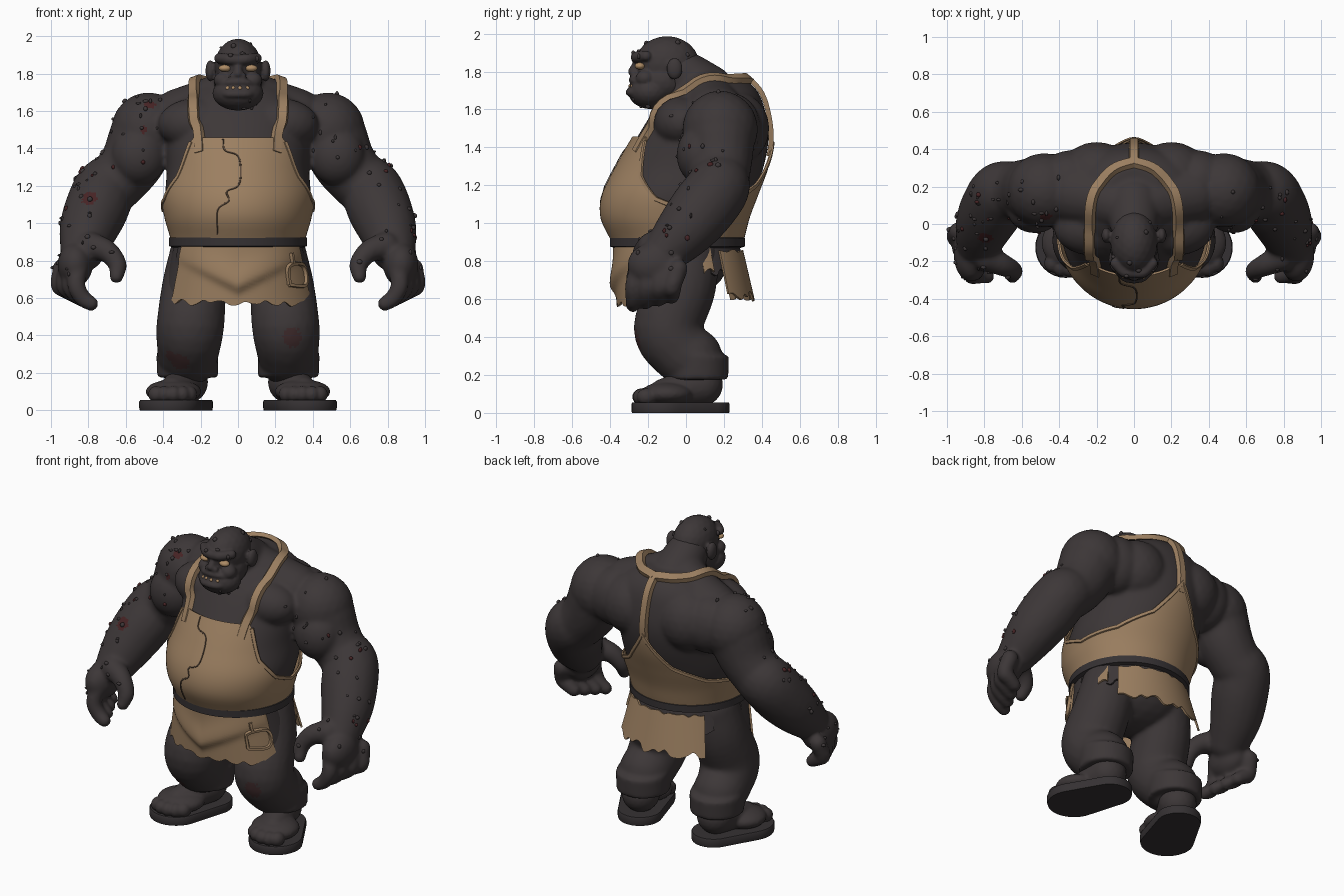
import bpy, bmesh, random
from math import sin, cos, pi, radians, exp
from mathutils import Vector, Matrix
from mathutils.bvhtree import BVHTree

rng = random.Random(7)
if "Cube" in bpy.data.objects:
    bpy.data.objects.remove(bpy.data.objects["Cube"], do_unlink=True)

def material(name, *rgb):
    m = bpy.data.materials.new(name)
    m.use_nodes = True
    m.diffuse_color = (*rgb, 1)
    m.node_tree.nodes["Principled BSDF"].inputs["Base Color"].default_value = (*rgb, 1)
    return m

SKIN = material("charcoal skin", 0.046, 0.038, 0.039)
CLOTH = material("tan leather", 0.33, 0.212, 0.118)
BELT = material("black leather", 0.036, 0.031, 0.033)
BLOOD = material("dark red", 0.062, 0.017, 0.018)
STAIN = material("faded red", 0.052, 0.025, 0.026)
SEAM = material("brown seam", 0.1, 0.065, 0.042)
EYE = material("dull amber", 0.42, 0.26, 0.13)
MOUTH = material("mouth black", 0.014, 0.012, 0.012)

def spline(keys, t):
    """Smooth interpolation of rows (t, values...)."""
    i = max(k for k in range(len(keys) - 1) if k == 0 or t > keys[k][0])
    def slope(k, c):
        a, b = keys[max(k - 1, 0)], keys[min(k + 1, len(keys) - 1)]
        return (b[c] - a[c]) / (b[0] - a[0])
    p, q = keys[i], keys[i + 1]
    d = q[0] - p[0]
    u = (t - p[0]) / d
    h = u * u * (3 - 2 * u)
    return [p[c] * (1 - h) + q[c] * h + d * u * (1 - u) * ((1 - u) * slope(i, c) - u * slope(i + 1, c))
            for c in range(1, len(p))]

def path(points, steps):
    keys = [(i, *p) for i, p in enumerate(points)]
    return [spline(keys, k / steps) for k in range((len(points) - 1) * steps + 1)]

def ball(bm, c, r, mirror=False, sub=3):
    r = r if isinstance(r, tuple) else (r, r, r)
    for s in (1, -1) if mirror else (1,):
        m = Matrix.Translation((c[0] * s, c[1], c[2])) @ Matrix.Diagonal((*r, 1))
        bmesh.ops.create_icosphere(bm, subdivisions=sub, radius=1, matrix=m)

def limb(bm, points, mirror=True, steps=6):
    for x, y, z, r in path(points, steps):
        ball(bm, (x, y, z), r, mirror)

def finish(name, bm, mat, voxel=0, smooth=5, thick=0):
    bmesh.ops.recalc_face_normals(bm, faces=bm.faces)
    me = bpy.data.meshes.new(name)
    bm.to_mesh(me)
    ob = bpy.data.objects.new(name, me)
    bpy.context.collection.objects.link(ob)
    if voxel:
        mod = ob.modifiers.new("fuse", 'REMESH')
        mod.mode, mod.voxel_size = 'VOXEL', voxel
        mod = ob.modifiers.new("soften", 'SMOOTH')
        mod.factor, mod.iterations = 0.5, smooth
    if thick:
        mod = ob.modifiers.new("thickness", 'SOLIDIFY')
        mod.thickness, mod.offset = thick, 0
    ob.data = me = bpy.data.meshes.new_from_object(ob.evaluated_get(bpy.context.evaluated_depsgraph_get()))
    ob.modifiers.clear()
    me.materials.clear()
    me.materials.append(mat)
    me.shade_smooth()
    if not voxel:
        me.set_sharp_from_angle(angle=radians(45))
    return ob

def tree(ob):
    return BVHTree.FromPolygons([v.co for v in ob.data.vertices], [p.vertices for p in ob.data.polygons])

def loft(rows, closed, caps=False):
    bm = bmesh.new()
    grid = [[bm.verts.new(p) for p in row] for row in rows]
    for a, b in zip(grid, grid[1:] + grid[:1] if closed else grid[1:]):
        for j in range(len(a) if caps else len(a) - 1):
            k = (j + 1) % len(a)
            bm.faces.new((a[j], b[j], b[k], a[k]))
    if caps and not closed:
        bm.faces.new(grid[0])
        bm.faces.new(grid[-1])
    return bm

def band(name, pts, normals, width, thick, mat, closed=False):
    """Flat strap swept along points, lying on the given normals."""
    rows, n = [], len(pts)
    for i, (p, nor) in enumerate(zip(pts, normals)):
        a, b = (pts[i - 1], pts[(i + 1) % n]) if closed else (pts[max(i - 1, 0)], pts[min(i + 1, n - 1)])
        side = (b - a).cross(nor).normalized() * width / 2
        rows.append((p - side, p + side, p + side * 0.75 + nor * thick, p - side * 0.75 + nor * thick))
    return finish(name, loft(rows, closed, True), mat)

def wrapped_band(name, surface, guide, steps, width, thick, lift, mat, aim=None):
    """Strap laid on a surface, at the nearest points or by aiming at it."""
    hits = [surface.ray_cast(Vector(p), aim) if aim else surface.find_nearest(Vector(p)) for p in path(guide, steps)]
    hits = [h for h in hits if h[0]]
    return band(name, [h[0] + h[1] * lift for h in hits], [h[1] for h in hits], width, thick, mat)

def stain(ob, surface, mat, spots):
    ob.data.materials.append(mat)
    for x, y, z, r in spots:
        c = surface.find_nearest(Vector((x, y, z)))[0]
        for p in ob.data.polygons:
            if (p.center - c).length < r * rng.uniform(0.75, 1):
                p.material_index = 1

# Torso: height, half width, front y, back y
TORSO = [(0.74, 0.32, -0.3, 0.21), (0.9, 0.332, -0.365, 0.275), (1.03, 0.367, -0.425, 0.31), (1.15, 0.388, -0.417, 0.355),
         (1.3, 0.38, -0.345, 0.41), (1.45, 0.39, -0.26, 0.435), (1.6, 0.38, -0.165, 0.415), (1.7, 0.29, -0.08, 0.375),
         (1.77, 0.14, 0.0, 0.3)]

def torso_point(a, z, off=0):
    w, front, back = spline(TORSO, z)
    return Vector(((w + off) * sin(a), (front + back) / 2 - ((back - front) / 2 + off) * cos(a), z))

turn = [2 * pi * k / 72 for k in range(72)]
bm = loft([[torso_point(a, 0.74 + 1.03 * i / 36) for a in turn] for i in range(37)], False, True)
ball(bm, (0.22, -0.02, 1.53), (0.21, 0.15, 0.14), True)
ball(bm, (0.2, 0.25, 1.5), (0.2, 0.19, 0.2), True)
ball(bm, (0.34, 0.23, 1.5), (0.17, 0.165, 0.19), True)
limb(bm, [(0, 0.08, 1.7, 0.14), (0.16, 0.13, 1.62, 0.155), (0.3, 0.16, 1.555, 0.17)])
limb(bm, [(0, -0.05, 1.8, 0.115), (0, 0.0, 1.775, 0.13), (0, 0.11, 1.69, 0.15)], False)
# Arms
ball(bm, (0.48, 0.18, 1.495), (0.2, 0.2, 0.205), True)
ball(bm, (0.53, 0.08, 1.36), (0.15, 0.13, 0.16), True)
limb(bm, [(0.51, 0.18, 1.45, 0.185), (0.565, 0.18, 1.33, 0.17), (0.64, 0.175, 1.235, 0.16), (0.71, 0.165, 1.18, 0.168),
          (0.755, 0.09, 1.08, 0.172), (0.8, 0, 0.97, 0.155), (0.83, -0.1, 0.86, 0.12)])
# Hands
ball(bm, (0.87, -0.165, 0.78), (0.095, 0.145, 0.12), True)
limb(bm, [(0.79, -0.18, 0.88, 0.075), (0.7, -0.22, 0.85, 0.06), (0.645, -0.25, 0.78, 0.05), (0.65, -0.28, 0.715, 0.038)])
for i in range(4):
    x, y, z = 0.03 * i, -0.275 + 0.068 * i, 0.014 * i
    limb(bm, [(0.85 + x, y + 0.03, 0.76, 0.052), (0.865 + x, y, 0.67, 0.048),
              (0.83 + x, y, 0.6 + z, 0.045), (0.785 + x, y - 0.005, 0.57 + z, 0.04)], steps=5)
body = finish("body", bm, SKIN, 0.013, 7)
body_tree = tree(body)
stain(body, body_tree, BLOOD, [(-0.8, -0.1, 1.15, 0.045), (-0.47, 0, 1.67, 0.035), (-0.5, 0, 1.5, 0.02)])

# Head
bm = bmesh.new()
ball(bm, (0, -0.1, 1.84), (0.125, 0.17, 0.147))
ball(bm, (0, -0.19, 1.695), (0.137, 0.115, 0.093))
ball(bm, (0, -0.12, 1.75), (0.13, 0.13, 0.12))
ball(bm, (0.08, -0.215, 1.765), (0.05, 0.05, 0.045), True)
limb(bm, [(0, -0.262, 1.872, 0.028), (0.05, -0.257, 1.877, 0.03), (0.1, -0.21, 1.882, 0.028)])
limb(bm, [(0, -0.255, 1.85, 0.02), (0, -0.28, 1.8, 0.026)], False)
ball(bm, (0.025, -0.275, 1.787), 0.02, True)
ball(bm, (0.148, -0.06, 1.815), (0.026, 0.042, 0.058), True)
limb(bm, [(0, -0.3, 1.69, 0.02), (0.05, -0.288, 1.69, 0.02), (0.085, -0.25, 1.69, 0.018)])
limb(bm, [(0, -0.288, 1.755, 0.016), (0.05, -0.275, 1.752, 0.016), (0.09, -0.24, 1.74, 0.016)])
head = finish("head", bm, SKIN, 0.008, 3)
bm = bmesh.new()
ball(bm, (0.07, -0.243, 1.829), (0.034, 0.027, 0.019), True)
finish("eyes", bm, EYE)
bm = bmesh.new()
ball(bm, (0, -0.24, 1.722), (0.08, 0.058, 0.016))
finish("mouth", bm, MOUTH)
bm = bmesh.new()
for x in (-0.055, -0.025, 0.01, 0.05):
    ball(bm, (x, -0.298 + abs(x) * 0.25, 1.722), (0.011, 0.008, 0.012), sub=2)
finish("teeth", bm, EYE)

# Warts scattered on the arms, shoulders and head
spots = [p.center for p in body.data.polygons if abs(p.center.x) > 0.4 and p.center.z > 0.72
         and p.normal.y < 0.3 and p.normal.z > -0.4 and p.normal.x * p.center.x > -0.1]
scalp = [p.center for p in head.data.polygons if p.center.z > 1.87 or p.center.z < 1.66]
for name, mat, places in (("warts", SKIN, rng.sample(spots, 75) + rng.sample(scalp, 12)),
                          ("red_sores", BLOOD, rng.sample(spots, 12))):
    bm = bmesh.new()
    for c in places:
        ball(bm, c, tuple(rng.uniform(0.006, 0.016) for k in range(3)), sub=2)
    finish(name, bm, mat)

# Trousers with straight cuffs
bm = bmesh.new()
ball(bm, (0, -0.03, 0.8), (0.33, 0.25, 0.2))
limb(bm, [(0.2, 0.01, 0.82, 0.17), (0.235, -0.02, 0.65, 0.175), (0.255, -0.095, 0.45, 0.182),
          (0.265, -0.03, 0.33, 0.168), (0.27, 0.03, 0.29, 0.163)])
for s in (1, -1):
    bmesh.ops.create_cone(bm, segments=48, radius1=0.163, radius2=0.166, depth=0.13, cap_ends=True,
                          matrix=Matrix.Translation((0.27 * s, 0.06, 0.24)))
trousers = finish("trousers", bm, SKIN, 0.014)
stain(trousers, tree(trousers), STAIN, [(0.3, -0.3, 0.38, 0.06), (-0.32, -0.2, 0.24, 0.06), (-0.38, -0.2, 0.27, 0.04)])

# Feet and sandal soles
bm = bmesh.new()
limb(bm, [(0.275, 0.08, 0.15, 0.115), (0.31, -0.02, 0.125, 0.095), (0.35, -0.12, 0.105, 0.075)])
ball(bm, (0.345, -0.1, 0.1), (0.15, 0.14, 0.065), True)
for i in range(5):
    a = -0.95 + 0.42 * i
    ball(bm, (0.358 + 0.12 * sin(a), -0.135 - 0.1 * cos(a), 0.085), (0.042, 0.05, 0.045), True)
finish("feet", bm, SKIN, 0.009, 3)
for side, s in (("left", 1), ("right", -1)):
    bm = bmesh.new()
    for x, y, r in ((0.27, 0.095, 0.135), (0.365, -0.125, 0.163)):
        for z, k in ((0, 0.98), (0.012, 1), (0.046, 1), (0.055, 0.97)):
            bmesh.ops.create_circle(bm, segments=32, radius=r * k, matrix=Matrix.Translation((x * s, y, z)))
    bmesh.ops.convex_hull(bm, input=bm.verts)
    finish(side + "_sole", bm, BELT)

# Apron bib: angle from the front in degrees, height of the upper edge
EDGE = [(0, 1.455), (36, 1.455), (41, 1.39), (52, 1.25), (72, 1.13), (95, 1.07), (130, 1.1), (158, 1.2), (173, 1.34), (180, 1.42)]

def edge_height(d):
    p, q = next((p, q) for p, q in zip(EDGE, EDGE[1:]) if d <= q[0])
    return p[1] + (q[1] - p[1]) * (d - p[0]) / (q[0] - p[0])

cols = [(2.5 * i, edge_height(min(2.5 * i, 360 - 2.5 * i))) for i in range(144)]
bib = finish("apron_bib", loft([[torso_point(radians(a), 0.88 + (h - 0.88) * j / 20, 0.02) for j in range(21)]
                                for a, h in cols], True), CLOTH, thick=0.012)
zigzag = [(-0.08, 1.45), (-0.07, 1.39), (0, 1.36), (0.015, 1.27), (0, 1.2), (-0.06, 1.17), (-0.05, 1.12), (-0.11, 1.07), (-0.11, 0.94)]
wrapped_band("apron_seam", tree(bib), [(x, -1, z) for x, z in zigzag], 5, 0.009, 0.004, 0.001, SEAM, Vector((0, 1, 0)))
hem = [(radians(a), h) for a, h in cols if 36 < a < 324]
band("apron_hem", [torso_point(a, h, 0.022) for a, h in hem], [Vector((sin(a), -cos(a), 0)) for a, h in hem],
     0.025, 0.01, CLOTH)

# Straps and belt
for side, s in (("left", 1), ("right", -1)):
    guide = [(0.23, -0.31, 1.4), (0.235, -0.25, 1.5), (0.24, -0.12, 1.63), (0.24, 0.05, 1.75), (0.21, 0.2, 1.79),
             (0.12, 0.3, 1.78), (0, 0.335, 1.765)]
    wrapped_band(side + "_strap", body_tree, [(x * s, y, z) for x, y, z in guide], 5, 0.06, 0.028, 0.002, CLOTH)
wrapped_band("back_strap", body_tree, [(0, 0.9, 1.94), (0, 0.9, 1.7), (0, 0.9, 1.5)], 9, 0.055, 0.026, 0.002, CLOTH,
             Vector((0, -1, -0.3)).normalized())
band("belt", [torso_point(a, 0.9, 0.012) for a in turn], [Vector((sin(a), -cos(a), 0)) for a in turn], 0.06, 0.025, BELT, True)

# Ragged skirt panels
def skirt_point(a, z, off):
    t = (0.88 - z) / 0.3
    x = (0.35 + 0.07 * t) * sin(a)
    if cos(a) > 0.4:    # draped fold in front
        d = z - 0.67 - 0.5 * abs(x)
        off += 0.03 * max(0, 1 - abs(x) / 0.4) * exp(-(d / (0.1 if d > 0 else 0.035)) ** 2)
    return Vector((x + off * sin(a), -0.045 + 0.045 * t - (0.335 + 0.025 * t + off) * cos(a), z))

def panel(name, start, end, top, bottom, mat, rag=0.03, off=0):
    n = 3 * max(3, abs(end - start) // 5)
    tears = [(i, rng.uniform(-rag, rag), rng.uniform(-rag, rag) * 0.4) for i in range(n // 3 + 1)]
    rows = []
    for i in range(n + 1):
        low, high = spline(tears, i / 3)
        rows.append([skirt_point(radians(start + (end - start) * i / n),
                                 top + high + (bottom + low - top - high) * j / 18, off) for j in range(19)])
    return finish(name, loft(rows, False), mat, thick=0.012)

skirt = panel("front_skirt", -57, 67, 0.885, 0.575, CLOTH, 0.02)
panel("back_skirt", 130, 228, 0.85, 0.61, CLOTH, 0.025)
panel("back_underskirt", 118, 238, 0.89, 0.74, SKIN, 0.02, -0.014)
panel("left_hip_flap", 62, 84, 0.88, 0.6, SKIN, 0.03, -0.012)
panel("right_hip_flap", -84, -54, 0.88, 0.6, SKIN, 0.03, -0.012)
panel("left_back_patch", 110, 120, 0.87, 0.74, CLOTH, 0.02)

# Pouch patch on the skirt
ring = [(0.27, 0.67), (0.265, 0.77), (0.34, 0.775), (0.355, 0.67), (0.27, 0.67)]
for name, line in (("pouch_rim", ring), ("pouch_loop", [(0.28, 0.84), (0.29, 0.78)])):
    wrapped_band(name, tree(skirt), [(x, -1, z) for x, z in line], 5, 0.02, 0.018, 0.001, CLOTH, Vector((0, 1, 0)))
